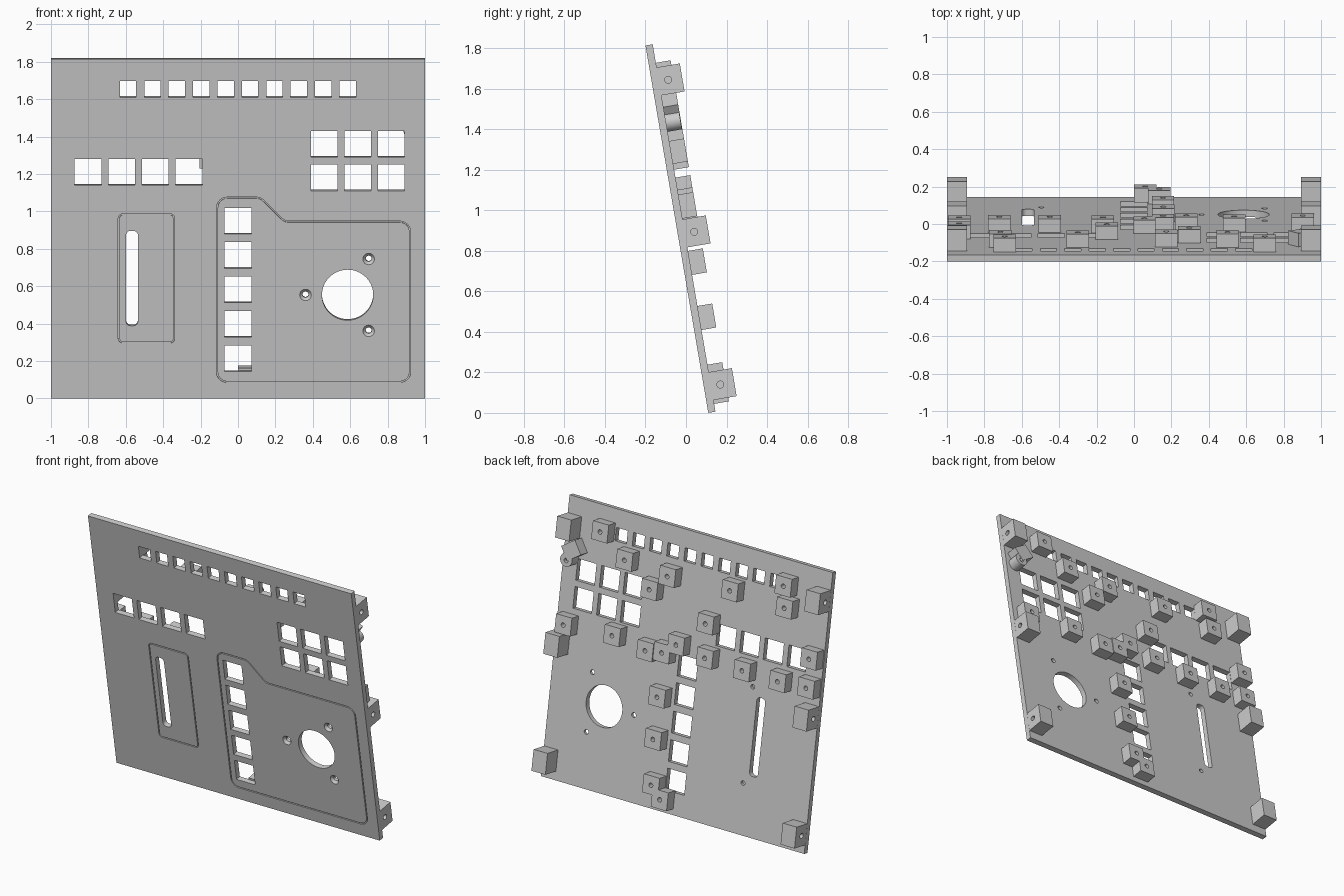
import bpy, bmesh, math
from mathutils import Vector, Matrix
from mathutils.geometry import tessellate_polygon

if "Cube" in bpy.data.objects:
    bpy.data.objects.remove(bpy.data.objects["Cube"])

TILT = math.radians(9.7)
T = 0.036            # plate thickness
LEN = 1.84           # plate length along its slope
# Local frame: x across, y depth (front face at 0, back positive), z up the slope
FRAME = Matrix.Translation((0, 0.11, 0)) @ Matrix.Rotation(TILT, 4, 'X')


def add(me, name, local=Matrix()):
    ob = bpy.data.objects.new(name, me)
    bpy.context.collection.objects.link(ob)
    ob.matrix_world = FRAME @ local
    return ob


def finish(bm, name):
    bmesh.ops.recalc_face_normals(bm, faces=bm.faces)
    me = bpy.data.meshes.new(name)
    bm.to_mesh(me)
    bm.free()
    return add(me, name)


def box(bm, x0, x1, y0, y1, z0, z1):
    m = Matrix.Translation(((x0 + x1) / 2, (y0 + y1) / 2, (z0 + z1) / 2)) @ \
        Matrix.Diagonal((x1 - x0, y1 - y0, z1 - z0, 1))
    bmesh.ops.create_cube(bm, size=1, matrix=m)


def rect(x0, x1, z0, z1):
    return [(x0, z0), (x1, z0), (x1, z1), (x0, z1)]


def circle(x, z, r, n=32):
    return [(x + r * math.cos(i * math.tau / n), z + r * math.sin(i * math.tau / n)) for i in range(n)]


def rounded(pts, r, steps=8):
    """Fillet every corner of a polygon."""
    pts, out = [Vector(p) for p in pts], []
    for i, p in enumerate(pts):
        u, v = (pts[i - 1] - p).normalized(), (pts[(i + 1) % len(pts)] - p).normalized()
        half = math.acos(u.dot(v)) / 2
        c = p + (u + v).normalized() * r / math.sin(half)
        d = r / math.tan(half)
        s, e = p + u * d - c, p + v * d - c
        a = math.atan2(s.y, s.x)
        turn = (math.atan2(e.y, e.x) - a + math.pi) % math.tau - math.pi
        out += [c + Vector((math.cos(a + turn * k / steps), math.sin(a + turn * k / steps))) * r
                for k in range(steps + 1)]
    return out


def inset(pts, off):
    """Offset a counter-clockwise outline inward."""
    out = []
    for i, p in enumerate(pts):
        t = (p - pts[i - 1]).normalized() + (pts[(i + 1) % len(pts)] - p).normalized()
        out.append(p + Vector((-t.y, t.x)).normalized() * off)
    return out


def ring(bm, pts, y):
    return [bm.verts.new((p[0], y, p[1])) for p in pts]


def walls(bm, *rings):
    for a, b in zip(rings, rings[1:]):
        for i in range(len(a)):
            j = (i + 1) % len(a)
            bm.faces.new((a[i], a[j], b[j], b[i]))


def fill(bm, outer, holes=()):
    """Flat face bounded by an outer ring with hole rings."""
    loops = [outer, *holes]
    flat = [v for l in loops for v in l]
    for tri in tessellate_polygon([[Vector((v.co.x, v.co.z, 0)) for v in l] for l in loops]):
        bm.faces.new([flat[i] for i in tri])


def loft(bm, pts, y0, y1):
    a, b = ring(bm, pts, y0), ring(bm, pts, y1)
    walls(bm, a, b)
    bm.faces.new(a)
    bm.faces.new(b)


def cut(ob, bm):
    cutter = finish(bm, "cutter")
    cutter.hide_render = True
    mod = ob.modifiers.new("cut", 'BOOLEAN')
    mod.operation, mod.solver, mod.object = 'DIFFERENCE', 'EXACT', cutter
    bpy.context.view_layer.objects.active = ob
    bpy.ops.object.modifier_apply(modifier=mod.name)
    bpy.data.objects.remove(cutter)


# Tilted face plate, built as front regions, groove floors, hole walls and back face
bm = bmesh.new()
rim_front, rim_back = ring(bm, rect(-1, 1, 0, LEN), 0), ring(bm, rect(-1, 1, 0, LEN), T)
walls(bm, rim_front, rim_back)
back_holes = []


def opening(pts):
    f, b = ring(bm, pts, 0), ring(bm, pts, T)
    walls(bm, f, b)
    back_holes.append(b)
    return f


def window(x, z, s):
    return opening(rect(x - s / 2, x + s / 2, z - s / 2, z + s / 2))


def countersunk(x, z):
    f, m, b = ring(bm, circle(x, z, 0.031), 0), ring(bm, circle(x, z, 0.016), 0.016), \
        ring(bm, circle(x, z, 0.016), T)
    walls(bm, f, m, b)
    back_holes.append(b)
    return f


def groove(pts, width=0.007, depth=0.008):
    """Engraved line; returns its outer and inner front rings."""
    o, i = inset(pts, -width / 2), inset(pts, width / 2)
    rings = [ring(bm, o, 0), ring(bm, o, depth), ring(bm, i, depth), ring(bm, i, 0)]
    walls(bm, *rings)
    return rings[0], rings[3]


# Button windows outside the engraved sections
panel = [window(-0.588 + 0.1305 * i, 1.677, 0.087) for i in range(10)]
panel += [window(x, z, 0.142) for x in (0.461, 0.64, 0.82) for z in (1.38, 1.197)]
panel += [window(-0.802 + 0.18 * i, 1.228, 0.142) for i in range(4)]

# Fader section with slot
fader_out, fader_in = groove(rounded(rect(-0.637, -0.342, 0.303, 0.998), 0.022))
fill(bm, fader_in, [opening(rounded(rect(-0.599, -0.535, 0.394, 0.909), 0.025))])

# Wheel section with button column, round opening and screw holes
wheel_out, wheel_in = groove(rounded([(-0.112, 0.089), (0.92, 0.089), (0.92, 0.958), (0.25, 0.958),
                                      (0.12, 1.088), (-0.112, 1.088)], 0.055))
inside = [window(0, 0.217 + 0.1865 * i, 0.142) for i in range(5)]
inside.append(opening(circle(0.586, 0.561, 0.137, 64)))
inside += [countersunk(0.586 + 0.225 * math.cos(a), 0.561 + 0.225 * math.sin(a))
           for a in (math.pi, math.pi / 3, -math.pi / 3)]
fill(bm, wheel_in, inside)
fill(bm, rim_front, panel + [fader_out, wheel_out])

# Blind fader screw holes in the back
for z in (0.335, 0.965):
    floor, mouth = ring(bm, circle(-0.495, z, 0.015), 0.014), ring(bm, circle(-0.495, z, 0.015), T)
    walls(bm, floor, mouth)
    bm.faces.new(floor)
    back_holes.append(mouth)
fill(bm, rim_back, back_holes)
plate = finish(bm, "face_plate")

# Board mounting post with blind screw hole, shared by all posts
H = 0.074
bm = bmesh.new()
box(bm, -0.06, 0.06, T - 0.004, T + H, -0.06, 0.06)
post = finish(bm, "board_post")
bm = bmesh.new()
loft(bm, circle(0, 0, 0.015), T + 0.01, T + H + 0.05)
cut(post, bm)
spots = [(0.70, 1.70), (0.50, 1.566), (0.172, 1.543), (0.295, 1.426), (-0.30, 1.57),
         (-0.692, 1.70), (-0.715, 1.562), (0.902, 1.04), (0.535, 1.064), (0.28, 1.03),
         (0.056, 1.125), (0.155, 1.048), (-0.145, 1.314), (-0.166, 1.095), (-0.45, 1.085),
         (-0.72, 1.083), (-0.935, 1.285), (-0.935, 1.095), (0.157, 0.758), (0.155, 0.482),
         (0.135, 0.188), (0.06, 0.112)]
for x, z in spots:
    add(post.data, "board_post", Matrix.Translation((x, 0, z - 0.013)))
bpy.data.objects.remove(post)

# Angled post with a round screw boss beside it
bm = bmesh.new()
box(bm, -0.058, 0.058, T - 0.004, T + H, -0.05, 0.05)
angled = finish(bm, "angled_post")
angled.matrix_world = FRAME @ Matrix.Translation((0.90, 0, 1.515)) @ Matrix.Rotation(math.radians(33), 4, 'Y')
bm = bmesh.new()
loft(bm, circle(0.93, 1.447, 0.045), T - 0.004, T + H - 0.002)
boss = finish(bm, "round_boss")
bm = bmesh.new()
loft(bm, circle(0.93, 1.442, 0.015), T + 0.01, T + H + 0.05)
cut(boss, bm)

# Side mounting blocks, screwed from the outer sides
bm = bmesh.new()
box(bm, -0.053, 0.053, -0.066, 0.07, -0.07, 0.07)
block = finish(bm, "side_block")
bm = bmesh.new()
bmesh.ops.create_cone(bm, cap_ends=True, segments=32, radius1=0.017, radius2=0.017, depth=0.1,
                      matrix=Matrix.Translation((0.06, 0, 0)) @ Matrix.Rotation(math.pi / 2, 4, 'Y'))
cut(block, bm)
for z in (0.128, 0.893, 1.654):
    for side, turn in ((1, 0), (-1, math.pi)):
        add(block.data, "side_block",
            Matrix.Translation((side * 0.9465, 0.084 - 0.002 * side, z)) @ Matrix.Rotation(turn, 4, 'Z'))
bpy.data.objects.remove(block)

# Smooth the round walls, keep edges sharp
bpy.ops.object.select_all(action='DESELECT')
for ob in (plate, boss):
    ob.select_set(True)
bpy.context.view_layer.objects.active = plate
bpy.ops.object.shade_smooth_by_angle()
